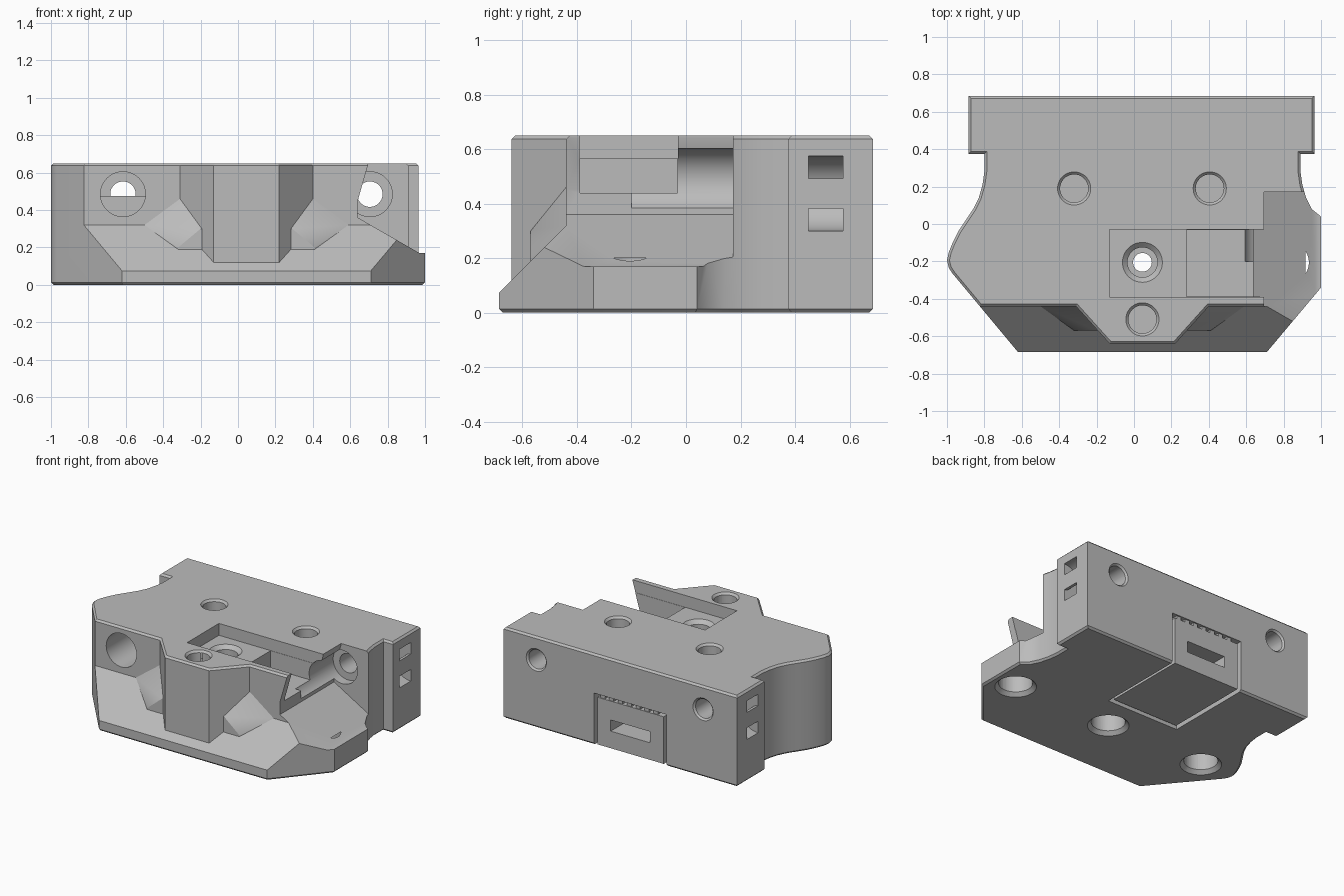
import bpy, bmesh, math
from mathutils import Vector, Matrix

cube = bpy.data.objects.get("Cube")
if cube:
    bpy.data.objects.remove(cube, do_unlink=True)

MID = 0.045   # symmetry line of the housing

gray = bpy.data.materials.new("plastic gray")
gray.use_nodes = True
tone = (0.5, 0.5, 0.5, 1)
gray.diffuse_color = tone
gray.node_tree.nodes["Principled BSDF"].inputs["Base Color"].default_value = tone


def mirror(x):
    return 2 * MID - x


def make(name, bm):
    bmesh.ops.recalc_face_normals(bm, faces=bm.faces)
    mesh = bpy.data.meshes.new(name)
    bm.to_mesh(mesh)
    bm.free()
    mesh.materials.append(gray)
    obj = bpy.data.objects.new(name, mesh)
    bpy.context.collection.objects.link(obj)
    return obj


def prism(name, pts, lo, hi, axis="z", chamfer=()):
    """Extrude a 2D outline along an axis; chamfer rims at the given heights."""
    place = {"z": lambda a, b, h: (a, b, h), "y": lambda a, b, h: (a, h, b),
             "x": lambda a, b, h: (h, a, b)}[axis]
    bm = bmesh.new()
    rings = [[bm.verts.new(place(a, b, h)) for a, b in pts] for h in (lo, hi)]
    n = len(pts)
    for i in range(n):
        j = (i + 1) % n
        bm.faces.new((rings[0][i], rings[0][j], rings[1][j], rings[1][i]))
    bm.faces.new(rings[0])
    bm.faces.new(rings[1])
    bmesh.ops.recalc_face_normals(bm, faces=bm.faces)
    rims = [e for e in bm.edges for h in chamfer
            if all(abs(v.co.z - h) < 1e-5 for v in e.verts)]
    if rims:
        bmesh.ops.bevel(bm, geom=rims, offset=0.013, segments=1, affect="EDGES")
    return make(name, bm)


def box(name, x0, x1, y0, y1, z0, z1):
    return prism(name, [(x0, y0), (x1, y0), (x1, y1), (x0, y1)], z0, z1)


def rod(x, y, z, length, r1, r2=None, axis="z"):
    """Round tool starting at a point and running along +z or +y."""
    bm = bmesh.new()
    turn = Matrix.Rotation(-math.pi / 2, 4, "X") if axis == "y" else Matrix()
    m = Matrix.Translation((x, y, z)) @ turn @ Matrix.Translation((0, 0, length / 2))
    bmesh.ops.create_cone(bm, cap_ends=True, segments=48, radius1=r1,
                          radius2=r1 if r2 is None else r2, depth=length, matrix=m)
    return make("round_tool", bm)


def combine(target, tool, operation="DIFFERENCE"):
    mod = target.modifiers.new("bool", "BOOLEAN")
    mod.operation, mod.object, mod.solver = operation, tool, "EXACT"
    deps = bpy.context.evaluated_depsgraph_get()
    mesh = bpy.data.meshes.new_from_object(target.evaluated_get(deps))
    target.modifiers.clear()
    target.data = mesh
    bpy.data.objects.remove(tool, do_unlink=True)


# Housing outline: wide rear bar, waisted sides, tapered nose
waist = [(-0.80, 0.375), (-0.80, 0.28), (-0.81, 0.21), (-0.83, 0.14), (-0.86, 0.08),
         (-0.90, 0.02), (-0.94, -0.04), (-0.97, -0.10), (-0.99, -0.15), (-1.0, -0.195),
         (-0.99, -0.235), (-0.97, -0.265)]
right = [(1.0, -0.34), (1.0, 0.04)] + [(mirror(x), y) for x, y in reversed(waist[:5])]
outline = ([(0.965, 0.685), (-0.885, 0.685), (-0.885, 0.375)] + waist
           + [(-0.62, -0.685), (0.71, -0.685)] + right + [(0.965, 0.375)])
housing = prism("housing", outline, 0, 0.65, chamfer=(0, 0.65))

# Sloped front shelf below an upright wall
combine(housing, prism("front_tool", [(-0.8, -0.04), (-0.44, 0.32), (-0.44, 0.637),
                                      (-0.427, 0.65), (-0.427, 0.8), (-0.8, 0.8)],
                       -1.2, 1.2, "x"))

# Central boss and the gussets beside it
boss = [(-0.346, -0.40), (-0.31, -0.44), (-0.13, -0.64)]
boss += [(mirror(x), y) for x, y in reversed(boss)]
combine(housing, prism("boss", boss, 0.05, 0.65, chamfer=(0.65,)), "UNION")
gusset = [(-0.5, -0.44, 0.32), (-0.31, -0.44, 0.46), (-0.2, -0.57, 0.3),
          (-0.32, -0.57, 0.2), (-0.2, -0.42, 0.46), (-0.1, -0.57, 0.3), (-0.5, -0.41, 0.32)]
for flip in (False, True):
    bm = bmesh.new()
    for x, y, z in gusset:
        for drop in (0, 0.15):
            bm.verts.new((mirror(x) if flip else x, y, z - drop))
    hull = bmesh.ops.convex_hull(bm, input=bm.verts)
    bmesh.ops.delete(bm, geom=list({g for g in hull["geom_interior"] + hull["geom_unused"]
                                    if isinstance(g, bmesh.types.BMVert)}), context="VERTS")
    combine(housing, make("gusset", bm), "UNION")

# Open right corner with a sloping floor
combine(housing, prism("corner_tool", [(0.705, 0.8), (0.695, 0.64), (0.64, 0.45), (0.64, 0.36),
                                       (0.97, 0.17), (1.2, 0.17), (1.2, 0.8)],
                       -0.9, 0.172, "y"))

# Stepped pocket in the top, open to the right corner
combine(housing, box("pocket_tool", -0.13, 0.8, -0.39, -0.03, 0.565, 0.8))
combine(housing, box("deep_pocket_tool", 0.28, 0.8, -0.388, -0.032, 0.44, 0.7))

# Long bores running front to back
for x, start in ((-0.615, -0.6), (0.705, -0.2)):
    combine(housing, rod(x, start, 0.485, 0.24 - start, 0.12, axis="y"))
    combine(housing, rod(x, 0.2, 0.485, 0.6, 0.068, axis="y"))
    combine(housing, rod(x, 0.665, 0.485, 0.04, 0.06, 0.1, axis="y"))
combine(housing, box("bore_ledge", -0.75, -0.48, 0.1, 0.3, 0.33, 0.475), "UNION")

# Screw holes in the top
for x, y in ((-0.32, 0.19), (0.405, 0.19), (MID, -0.51)):
    combine(housing, rod(x, y, 0.42, 0.4, 0.075))
    combine(housing, rod(x, y, 0.63, 0.03, 0.07, 0.098))

# Round sockets in the underside, the middle one drilled through to the pocket
for x in (-0.735, MID, 0.825):
    combine(housing, rod(x, -0.205, -0.1, 0.3, 0.11))
    combine(housing, rod(x, -0.205, -0.01, 0.04, 0.145, 0.105))
combine(housing, rod(MID, -0.205, 0.1, 0.6, 0.05))
combine(housing, rod(MID, -0.205, 0.48, 0.2, 0.08))
combine(housing, rod(MID, -0.205, 0.53, 0.04, 0.07, 0.112))

# Curved tie channels in both ends of the rear bar
arc = [math.radians(90 + 180 * i / 16) for i in range(17)]
for side, x in ((1, 0.965), (-1, -0.885)):
    ring = [(x + side * r * math.cos(a), 0.437 + r * math.sin(a))
            for r, path in ((0.138, arc), (0.055, arc[::-1])) for a in path]
    ring = ([(x + side * 0.1, 0.575)] + ring[:17]
            + [(x + side * 0.1, 0.299), (x + side * 0.1, 0.382)] + ring[17:]
            + [(x + side * 0.1, 0.492)])
    combine(housing, prism("tie_tool", ring, 0.45, 0.575, "y"))

# Removable block let into the lower rear, with a window and a ridged top edge
combine(housing, box("block_tool", -0.325, 0.25, 0.04, 0.8, -0.1, 0.37))
block = box("rear_block", -0.30, 0.225, 0.065, 0.68, 0.008, 0.345)
combine(block, box("window_tool", -0.19, 0.12, 0.2, 0.8, 0.13, 0.21))
for i in range(7):
    x = -0.25 + i * 0.07
    tab = box("block_tab", x, x + 0.035, 0.62, 0.675, 0.34, 0.372)

# Smooth curved walls, keep sharp edges
for obj in [o for o in bpy.context.collection.objects if o.type == "MESH" and gray.name in o.data.materials]:
    bpy.ops.object.select_all(action="DESELECT")
    obj.select_set(True)
    bpy.context.view_layer.objects.active = obj
    bpy.ops.object.shade_smooth_by_angle(angle=math.radians(30))
